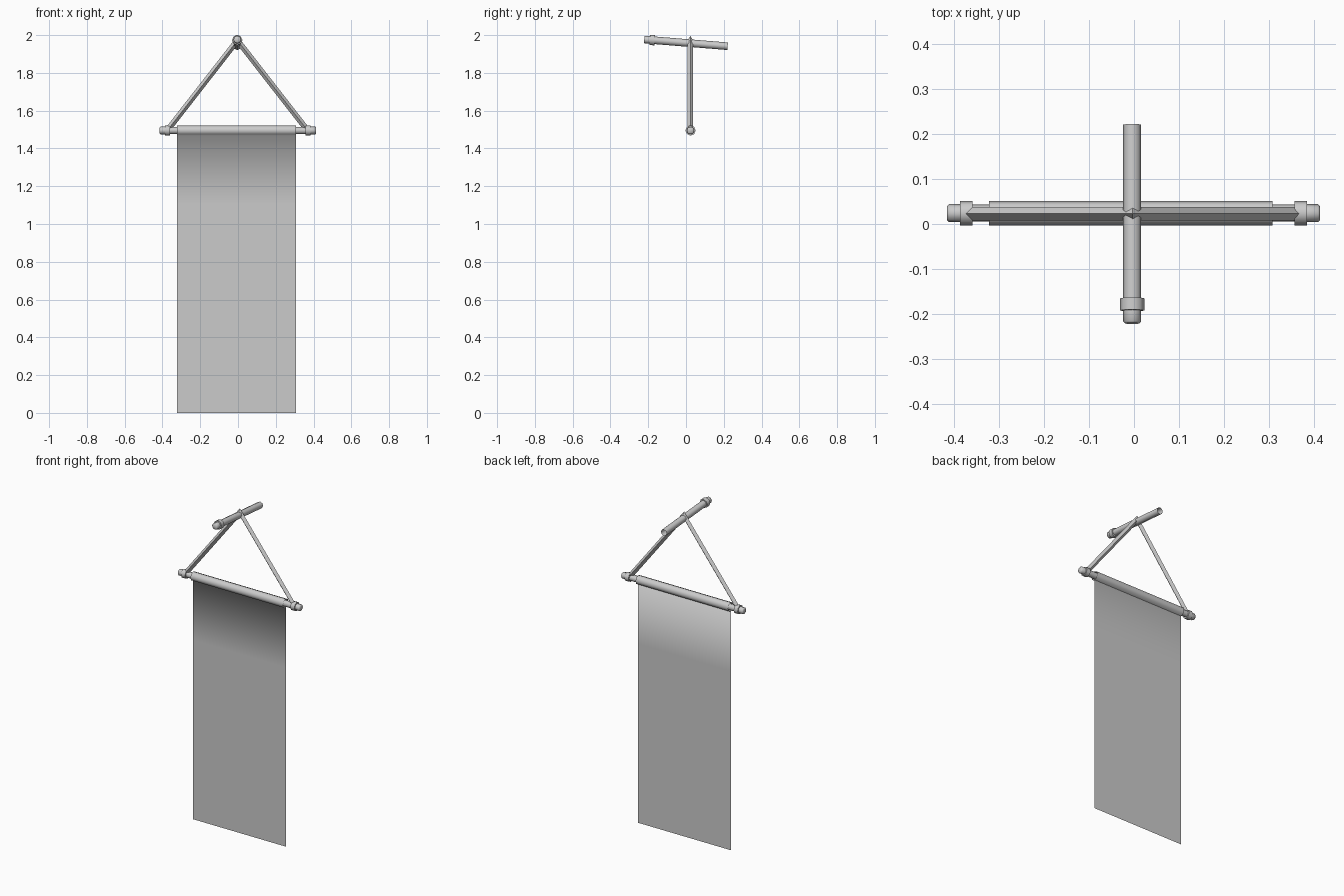
import bpy, bmesh, math
from mathutils import Vector

if "Cube" in bpy.data.objects:
    bpy.data.objects.remove(bpy.data.objects["Cube"], do_unlink=True)

grey = bpy.data.materials.new("plain grey")
grey.use_nodes = True
colour = (0.6, 0.6, 0.6, 1)
grey.diffuse_color = colour
grey.node_tree.nodes["Principled BSDF"].inputs["Base Color"].default_value = colour

CX, CY = -0.003, 0.024      # middle of the banner
POLE_Z = 1.495
SIDES = 8


def finish(name, bm, angle=50):
    mesh = bpy.data.meshes.new(name)
    bm.to_mesh(mesh)
    bm.free()
    ob = bpy.data.objects.new(name, mesh)
    bpy.context.collection.objects.link(ob)
    mesh.materials.append(grey)
    bpy.ops.object.select_all(action="DESELECT")
    ob.select_set(True)
    bpy.context.view_layer.objects.active = ob
    bpy.ops.object.shade_smooth_by_angle(angle=math.radians(angle))
    return ob


def bridge(bm, rings, closed=True):
    n = len(rings[0])
    for a, b in zip(rings, rings[1:]):
        for i in range(n if closed else n - 1):
            j = (i + 1) % n
            bm.faces.new((a[i], a[j], b[j], b[i]))


def turned(name, start, direction, profile, cap_end=True):
    """Turned part: profile is (distance along axis, radius)."""
    bm = bmesh.new()
    axis = Vector(direction).normalized()
    u = axis.cross(Vector((0, 0, 1))).normalized()
    v = axis.cross(u)
    rings = []
    for d, r in profile:
        ring = []
        for i in range(SIDES):
            t = math.tau * i / SIDES
            ring.append(bm.verts.new(Vector(start) + axis * d + (u * math.cos(t) + v * math.sin(t)) * r))
        rings.append(ring)
    bridge(bm, rings)
    bm.faces.new(rings[0])
    if cap_end:
        bm.faces.new(rings[-1])
    bmesh.ops.recalc_face_normals(bm, faces=bm.faces)
    return finish(name, bm)


# End knob and raised ring shared by both poles
knob = [(0, 0.016), (0.004, 0.02), (0.029, 0.02), (0.029, 0.027), (0.056, 0.027)]

# Cross pole with a knob and ring at each end
length = 0.828
half = knob + [(0.056, 0.019)]
turned("cross_pole", (CX - length / 2 + 0.002, CY, POLE_Z), (1, 0, 0),
       half + [(length - d, r) for d, r in reversed(half)])

# Tilted support rod with one knobbed end and one open end
turned("support_rod", (-0.004, -0.221, 1.977), (0, 0.442, -0.036),
       knob + [(0.056, 0.02), (0.443, 0.02)], cap_end=False)

# Cloth: hanging sheet that rolls up and over the pole
bm = bmesh.new()
r = 0.027
path = [(CY, 0), (CY, 1.1)]
for i in range(SIDES + 1):
    t = math.tau * i / SIDES
    path.append((CY - r * math.sin(t), POLE_Z - r * math.cos(t)))
rows = [[bm.verts.new((x, y, z)) for x in (-0.322, 0.308)] for y, z in path]
bridge(bm, rows, closed=False)
finish("banner_cloth", bm, 180)

# Rope: diamond section, mitred where it hangs on the rod
bm = bmesh.new()
w = 0.015
span, apex_z, foot_z = 0.364, 1.972, 1.505
slope = Vector((span, 0, apex_z - foot_z)).normalized()
out = Vector((-slope.z, 0, slope.x)) * w
right_out = Vector((-out.x, 0, out.z))
rings = []
for centre, offset in (((CX - span, CY - 0.001, foot_z), out),
                       ((CX, CY - 0.001, apex_z), Vector((0, 0, w / slope.x))),
                       ((CX + span, CY - 0.001, foot_z), right_out)):
    c = Vector(centre)
    side = Vector((0, w, 0))
    rings.append([bm.verts.new(c + o) for o in (offset, side, -offset, -side)])
bridge(bm, rings)
bm.faces.new(rings[0])
bm.faces.new(rings[-1])
bmesh.ops.recalc_face_normals(bm, faces=bm.faces)
finish("hanging_rope", bm, 30)
